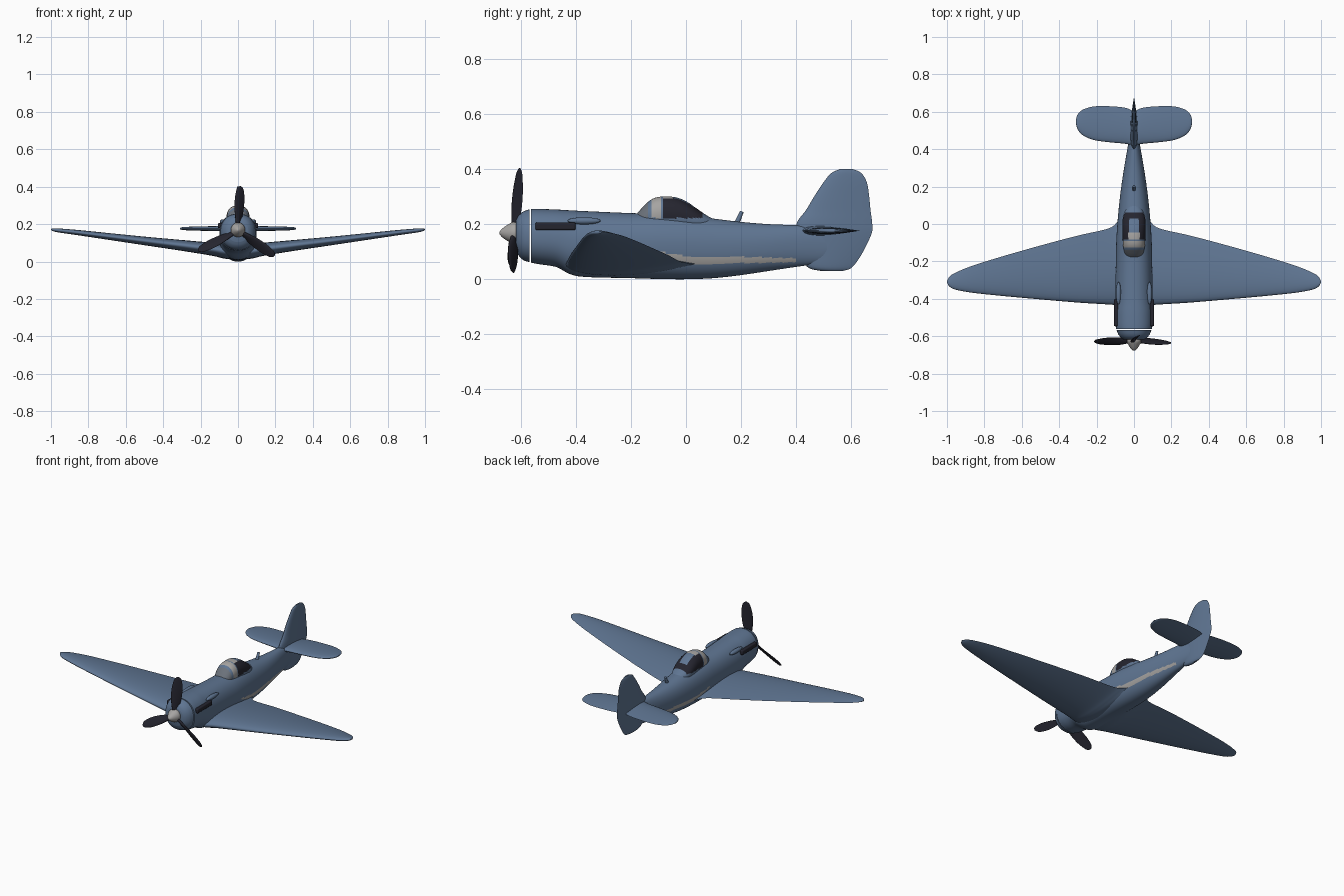
import bpy, bmesh, math
from mathutils import Matrix

if "Cube" in bpy.data.objects:
    bpy.data.objects.remove(bpy.data.objects["Cube"])


def material(name, rgb):
    m = bpy.data.materials.new(name)
    m.use_nodes = True
    m.diffuse_color = (*rgb, 1)
    bsdf = next(n for n in m.node_tree.nodes if n.type == 'BSDF_PRINCIPLED')
    bsdf.inputs["Base Color"].default_value = (*rgb, 1)
    bsdf.inputs["Roughness"].default_value = 0.6
    return m


blue = material("slate blue paint", (0.115, 0.18, 0.29))
dark = material("near black", (0.018, 0.018, 0.028))
light = material("light grey", (0.38, 0.37, 0.36))
glass = material("glass grey", (0.15, 0.17, 0.20))


def smooth(rows, steps):
    """Catmull-Rom resampling of every column of a station list."""
    out = []
    for i in range(len(rows) - 1):
        a, b = rows[max(i - 1, 0)], rows[i]
        c, d = rows[i + 1], rows[min(i + 2, len(rows) - 1)]
        for k in range(steps):
            t = k / steps
            out.append([0.5 * (2 * q + (r - p) * t + (2 * p - 5 * q + 4 * r - s) * t * t
                               + (3 * q - p - 3 * r + s) * t ** 3)
                        for p, q, r, s in zip(a, b, c, d)])
    return out + [list(rows[-1])]


def loft(name, rings, mats, rule=None):
    """Skin a list of closed rings, cap the ends, colour faces by rule."""
    bm = bmesh.new()
    loops = [[bm.verts.new(p) for p in ring] for ring in rings]
    n = len(loops[0])
    for a, b in zip(loops, loops[1:]):
        for i in range(n):
            j = (i + 1) % n
            bm.faces.new((a[i], a[j], b[j], b[i]))
    bm.faces.new(loops[0])
    bm.faces.new(loops[-1])
    bmesh.ops.recalc_face_normals(bm, faces=bm.faces)
    if rule:
        for f in bm.faces:
            f.material_index = rule(f.calc_center_median())
    mesh = bpy.data.meshes.new(name)
    bm.to_mesh(mesh)
    bm.free()
    for m in mats:
        mesh.materials.append(m)
    ob = bpy.data.objects.new(name, mesh)
    bpy.context.collection.objects.link(ob)
    shade(ob)
    return ob


def shade(ob):
    bpy.ops.object.select_all(action='DESELECT')
    ob.select_set(True)
    bpy.context.view_layer.objects.active = ob
    bpy.ops.object.shade_smooth_by_angle(angle=math.radians(50))


def body(name, stations, mats, rule=None, n=48, power=2.0, steps=5):
    """Rounded hull along y; stations are (y, half width, top, bottom)."""
    rings = []
    for y, w, top, low in smooth(stations, steps):
        ring = []
        for i in range(n):
            a = math.tau * i / n
            c, s = math.cos(a), math.sin(a)
            x = math.copysign(abs(c) ** (2 / power), c) * w
            z = math.copysign(abs(s) ** (2 / power), s) * (top - low) / 2
            ring.append((x, y, (top + low) / 2 + z))
        rings.append(ring)
    return loft(name, rings, mats, rule)


def foil(name, stations, mats, place, mirror=False, n=28, steps=5):
    """Aerofoil skin; stations are (span, leading, trailing, thickness, height)."""
    rows = smooth(stations, steps)
    if mirror:
        rows = [[-r[0]] + r[1:] for r in reversed(rows[1:])] + rows
    rings = []
    for span, lead, trail, thick, height in rows:
        ring = []
        for i in range(n):
            a = math.tau * i / n
            c = (1 - math.cos(a)) / 2
            h = math.copysign(math.sqrt(c) * (1 - c) / 0.385, math.sin(a)) * thick / 2
            ring.append(place(span, lead + c * (trail - lead), height + h))
        rings.append(ring)
    return loft(name, rings, mats)


def flat(span, chord, up):
    return (span, chord, up)


# Fuselage with the pale flank stripe
def stripe(p):
    if not -0.1 < p.y < 0.4:
        return 0
    top = 0.085 - 0.15 * min(p.y, 0) - 0.02 * max(p.y, 0)
    low = 0.054 - 0.42 * min(p.y, 0) + 0.02 * max(p.y, 0)
    return 1 if low < p.z < top else 0


body("fuselage", [
    (-0.562, 0.096, 0.255, 0.060), (-0.53, 0.099, 0.255, 0.054),
    (-0.47, 0.100, 0.253, 0.044), (-0.42, 0.100, 0.250, 0.018),
    (-0.36, 0.100, 0.247, 0.008), (-0.2, 0.097, 0.240, 0.004),
    (-0.1, 0.095, 0.238, 0.001), (0.0, 0.089, 0.232, 0.0),
    (0.1, 0.080, 0.220, 0.004), (0.2, 0.068, 0.208, 0.015),
    (0.3, 0.053, 0.200, 0.030), (0.4, 0.036, 0.196, 0.045),
    (0.5, 0.020, 0.190, 0.060), (0.6, 0.006, 0.180, 0.090)],
    [blue, light], stripe, n=96, power=2.2, steps=8)

# Nose cowl, shaft and spinner
body("nose_cowl", [
    (-0.617, 0.055, 0.215, 0.105), (-0.607, 0.070, 0.233, 0.085),
    (-0.59, 0.084, 0.246, 0.069), (-0.568, 0.093, 0.254, 0.062)], [blue], power=2.2)
body("propeller_shaft", [(-0.635, 0.022, 0.190, 0.146), (-0.60, 0.022, 0.190, 0.146)], [dark], n=24)
body("spinner", [
    (-0.677, 0.004, 0.172, 0.164), (-0.668, 0.015, 0.183, 0.153),
    (-0.65, 0.028, 0.196, 0.140), (-0.63, 0.038, 0.207, 0.131),
    (-0.615, 0.038, 0.207, 0.131)], [light], n=32)

# Three twisted propeller blades
def twisted(span, chord, up):
    a = math.radians(48 - 90 * span)
    return (chord * math.cos(a) - up * math.sin(a),
            chord * math.sin(a) + up * math.cos(a), span)


for i, turn in enumerate((3, 125, 243)):
    blade = foil(f"propeller_blade_{i + 1}", [
        (0.0, -0.012, 0.012, 0.018, 0), (0.04, -0.018, 0.018, 0.016, 0),
        (0.10, -0.029, 0.029, 0.013, 0), (0.16, -0.031, 0.031, 0.011, 0),
        (0.21, -0.024, 0.024, 0.009, 0), (0.23, -0.015, 0.015, 0.007, 0),
        (0.238, -0.004, 0.004, 0.004, 0)], [dark], twisted, n=20)
    blade.matrix_world = (Matrix.Translation((0, -0.622, 0.166))
                          @ Matrix.Rotation(-0.08, 4, 'X')
                          @ Matrix.Rotation(math.radians(turn), 4, 'Y'))

# Wing with dihedral and root fillet
foil("wing", [
    (0.0, -0.440, 0.09, 0.080, 0.050), (0.06, -0.437, 0.06, 0.080, 0.054),
    (0.09, -0.434, 0.01, 0.078, 0.058), (0.14, -0.430, -0.025, 0.070, 0.066),
    (0.3, -0.420, -0.062, 0.058, 0.086), (0.5, -0.403, -0.115, 0.046, 0.110),
    (0.7, -0.385, -0.172, 0.036, 0.135), (0.86, -0.368, -0.222, 0.028, 0.155),
    (0.95, -0.352, -0.258, 0.022, 0.165), (0.985, -0.336, -0.280, 0.016, 0.169),
    (1.0, -0.314, -0.304, 0.006, 0.171)], [blue], flat, mirror=True, n=36, steps=6)

# Tailplane and fin
foil("tailplane", [
    (0.0, 0.415, 0.600, 0.036, 0.176), (0.04, 0.428, 0.620, 0.032, 0.176),
    (0.12, 0.436, 0.629, 0.027, 0.176), (0.21, 0.448, 0.629, 0.023, 0.176),
    (0.27, 0.472, 0.613, 0.019, 0.176), (0.3, 0.503, 0.588, 0.014, 0.176),
    (0.311, 0.540, 0.555, 0.006, 0.176)], [blue], flat, mirror=True)
foil("fin_and_rudder", [
    (0.030, 0.490, 0.570, 0.012, 0), (0.045, 0.440, 0.605, 0.028, 0),
    (0.10, 0.415, 0.643, 0.036, 0), (0.17, 0.400, 0.675, 0.040, 0),
    (0.21, 0.405, 0.675, 0.038, 0), (0.25, 0.435, 0.670, 0.032, 0),
    (0.30, 0.465, 0.665, 0.027, 0), (0.35, 0.498, 0.657, 0.022, 0),
    (0.385, 0.527, 0.637, 0.016, 0), (0.40, 0.560, 0.605, 0.008, 0)],
    [blue], lambda span, chord, up: (up, chord, span))

# Canopy: grey windscreen, pale roof panels, dark side glass
def panes(p):
    if p.z < 0.222 and p.y > -0.14:
        return 0
    if p.y < -0.14:
        return 3
    if -0.125 < p.y < -0.092 or (-0.085 < p.y < -0.045 and abs(p.x) < 0.03):
        return 2
    if -0.085 < p.y < 0.06 and (abs(p.x) > 0.027 or p.y > 0.03):
        return 1
    return 0


body("canopy", [
    (-0.18, 0.038, 0.236, 0.17), (-0.155, 0.050, 0.264, 0.17),
    (-0.125, 0.057, 0.290, 0.17), (-0.09, 0.060, 0.300, 0.17),
    (-0.04, 0.062, 0.298, 0.17), (0.0, 0.062, 0.283, 0.17),
    (0.04, 0.058, 0.256, 0.17), (0.075, 0.045, 0.232, 0.17),
    (0.11, 0.025, 0.213, 0.17)], [blue, dark, light, glass], panes, n=64, power=2.2, steps=7)

# Exhaust banks and the small fairings behind them
for side, sx in (("left", 1), ("right", -1)):
    bpy.ops.mesh.primitive_cube_add(size=1, location=(sx * 0.096, -0.474, 0.192))
    bank = bpy.context.object
    bank.name = f"{side}_exhaust_bank"
    bank.scale = (0.022, 0.146, 0.028)
    bpy.ops.object.transform_apply(location=False, rotation=False)
    bevel = bank.modifiers.new("rounded", 'BEVEL')
    bevel.width, bevel.segments = 0.006, 3
    bank.data.materials.append(dark)
    shade(bank)
    bpy.ops.mesh.primitive_uv_sphere_add(segments=20, ring_count=10, radius=1,
                                         location=(sx * 0.083, -0.37, 0.212))
    fairing = bpy.context.object
    fairing.name = f"{side}_fairing"
    fairing.scale = (0.014, 0.06, 0.013)
    fairing.data.materials.append(blue)
    shade(fairing)

# Short raked mast
bpy.ops.mesh.primitive_cone_add(vertices=16, radius1=0.010, radius2=0.007, depth=0.05,
                                location=(0, 0.193, 0.223), rotation=(-0.4, 0, 0))
mast = bpy.context.object
mast.name = "aerial_mast"
mast.data.materials.append(blue)
shade(mast)
